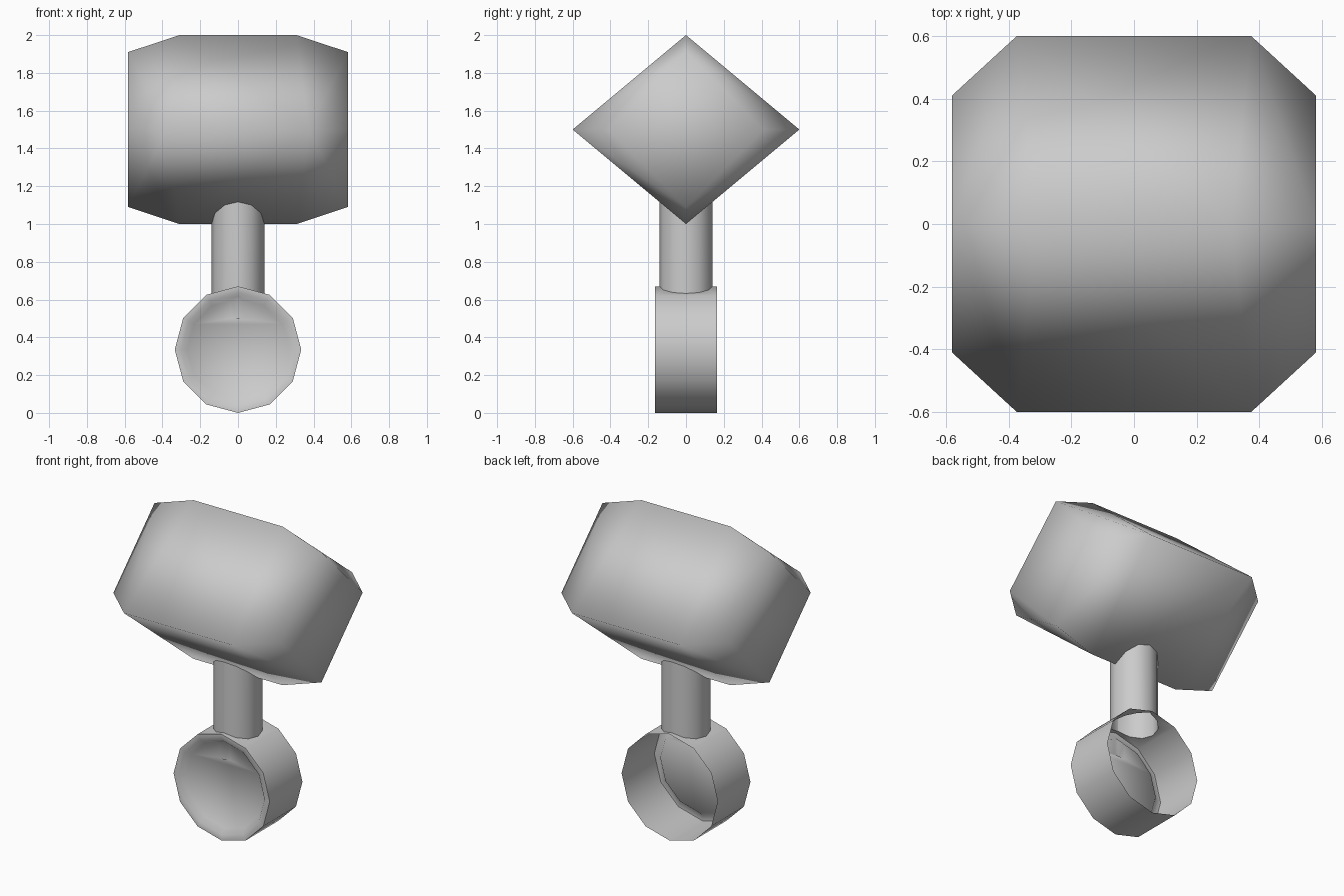
import bpy, bmesh, math

if "Cube" in bpy.data.objects:
    bpy.data.objects.remove(bpy.data.objects["Cube"])


def make_object(name, bm):
    bmesh.ops.recalc_face_normals(bm, faces=bm.faces[:])
    mesh = bpy.data.meshes.new(name)
    bm.to_mesh(mesh)
    bm.free()
    obj = bpy.data.objects.new(name, mesh)
    bpy.context.collection.objects.link(obj)
    return obj


def select_only(obj):
    bpy.ops.object.select_all(action='DESELECT')
    obj.select_set(True)
    bpy.context.view_layer.objects.active = obj


def lathe(name, rings, place, sides=12):
    """Closed solid from (radius, offset) rings; place maps (u, v, offset) to xyz."""
    bm = bmesh.new()
    loops = []
    for r, d in rings:
        loops.append([bm.verts.new(place(r * math.sin(2 * math.pi * k / sides),
                                         r * math.cos(2 * math.pi * k / sides), d))
                      for k in range(sides)])
    for a, b in zip(loops, loops[1:]):
        for k in range(sides):
            j = (k + 1) % sides
            bm.faces.new((a[k], a[j], b[j], b[k]))
    bm.faces.new(loops[0])
    bm.faces.new(loops[-1])
    return make_object(name, bm)


# Head: diamond prism along x with chamfered corners and diamond ends
bm = bmesh.new()
for sx in (-1, 1):
    for s in (-1, 1):
        for co in ((.31, 0, .5), (.375, .6, 0), (.582, 0, .41), (.582, .41, 0)):
            bm.verts.new((sx * co[0], s * co[1], 1.5 + s * co[2]))
bmesh.ops.convex_hull(bm, input=bm.verts[:])
head = make_object("head", bm)
for p in head.data.polygons:
    p.use_smooth = True

# Dish: twelve-sided rim with recessed front disc
Y = 0.163
dish = lathe("dish_and_post",
             [(.27, -.13), (.30, -Y), (.335, -Y), (.335, Y)],
             lambda u, v, d: (u, d, .335 + v))

# Post: joined to the dish so the dish wall is open beneath it
post = lathe("post_helper", [(.14, .5), (.14, 1.25)], lambda u, v, d: (u, v, d))
mod = dish.modifiers.new("join", 'BOOLEAN')
mod.operation = 'UNION'
mod.solver = 'EXACT'
mod.object = post
select_only(dish)
bpy.ops.object.modifier_apply(modifier=mod.name)
bpy.data.objects.remove(post, do_unlink=True)

# Open back of the dish
bm = bmesh.new()
bm.from_mesh(dish.data)
back = [f for f in bm.faces if all(abs(v.co.y - Y) < 1e-4 for v in f.verts)]
bmesh.ops.delete(bm, geom=back, context='FACES')
bm.to_mesh(dish.data)
bm.free()
select_only(dish)
bpy.ops.object.shade_smooth_by_angle(angle=math.radians(52))
